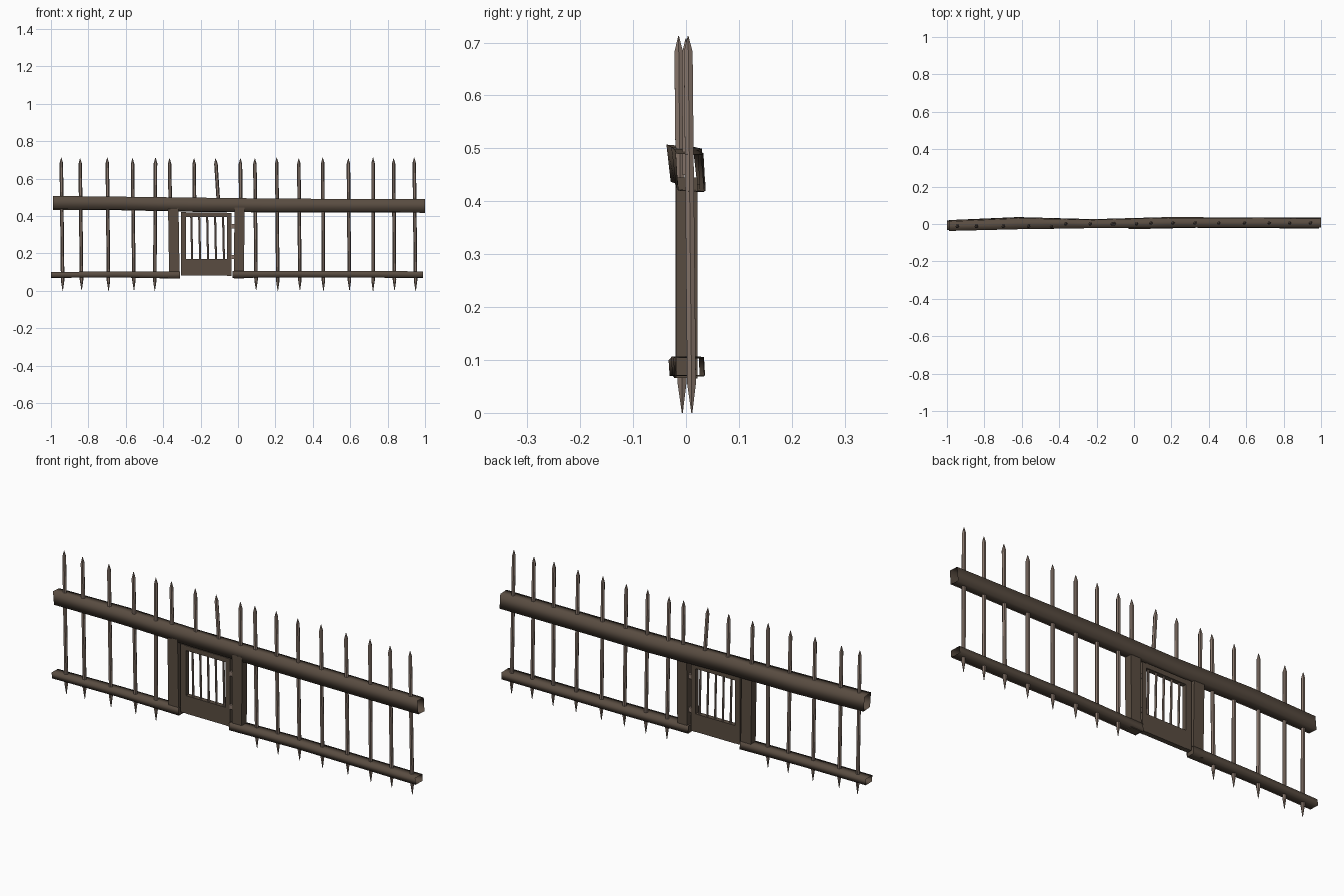
import bpy, bmesh, math
from mathutils import Vector

if "Cube" in bpy.data.objects:
    bpy.data.objects.remove(bpy.data.objects["Cube"])


def material(name, rgb):
    m = bpy.data.materials.new(name)
    m.diffuse_color = (*rgb, 1)
    m.use_nodes = True
    m.node_tree.nodes["Principled BSDF"].inputs["Base Color"].default_value = m.diffuse_color
    return m


WOOD = material("dark_wood", (0.100, 0.073, 0.053))
IRON = material("weathered_iron", (0.235, 0.175, 0.142))


def finish(name, bm, mat, angle=None):
    bmesh.ops.recalc_face_normals(bm, faces=bm.faces[:])
    me = bpy.data.meshes.new(name)
    bm.to_mesh(me)
    bm.free()
    me.materials.append(mat)
    ob = bpy.data.objects.new(name, me)
    bpy.context.collection.objects.link(ob)
    for p in me.polygons:
        p.use_smooth = angle is not None
    if angle is not None and angle < 180:
        me.set_sharp_from_angle(angle=math.radians(angle))
    return ob


def bridge(bm, rings):
    for a, b in zip(rings, rings[1:]):
        n = len(a)
        for i in range(n):
            j = (i + 1) % n
            bm.faces.new((a[i], a[j], b[j], b[i]))


def rail(name, stations):
    """Open-ended square beam; station = x, y min, y max, z min, z max, lean."""
    bm = bmesh.new()
    rings = []
    for x, y0, y1, z0, z1, s in stations:
        pts = ((y0 + s, z0), (y1, z0 - s / 2), (y1 - s, z1 - s / 2), (y0, z1))
        rings.append([bm.verts.new((x, y, z)) for y, z in pts])
    bridge(bm, rings)
    return finish(name, bm, WOOD, 180)


def spike(name, bottom, top, r, low_tip=0.0, high_tip=0.03, sides=6):
    """Hexagonal bar with pointed ends."""
    bm = bmesh.new()
    b, t = Vector(bottom), Vector(top)
    length = (t - b).length
    levels = [(0, r * 0.12 if low_tip else r)]
    if low_tip:
        levels.append((low_tip / length, r))
    levels.append((1 - high_tip / length, r))
    if high_tip:
        levels.append((1, r * 0.1))
    rings = []
    for f, rad in levels:
        c = b.lerp(t, f)
        rings.append([bm.verts.new((c.x + rad * math.cos(k * math.tau / sides),
                                    c.y + rad * math.sin(k * math.tau / sides), c.z))
                      for k in range(sides)])
    bridge(bm, rings)
    bm.faces.new(rings[0])
    bm.faces.new(rings[-1])
    return finish(name, bm, IRON, 35)


def block(name, x0, x1, y0, y1, z0, z1, mat=WOOD, lean=0.0):
    bm = bmesh.new()
    bmesh.ops.create_cube(bm, size=1)
    for v in bm.verts:
        up = v.co.z > 0
        v.co = ((x1 if v.co.x > 0 else x0) + (lean if up else 0),
                y1 if v.co.y > 0 else y0, z1 if up else z0)
    return finish(name, bm, mat)


# Hand-hewn rails
rail("top_rail", [
    (-0.99, -0.037, 0.021, 0.437, 0.507, 0.008),
    (-0.62, -0.028, 0.037, 0.434, 0.503, 0.007),
    (-0.22, -0.022, 0.026, 0.424, 0.498, 0.004),
    (0.18, -0.019, 0.037, 0.421, 0.493, 0.004),
    (0.60, -0.020, 0.035, 0.421, 0.491, 0.004),
    (1.00, -0.020, 0.034, 0.420, 0.490, 0.006)])
rail("bottom_rail_left", [
    (-1.0, -0.033, 0.018, 0.070, 0.100, 0.002),
    (-0.65, -0.028, 0.022, 0.072, 0.104, 0.002),
    (-0.31, -0.024, 0.022, 0.066, 0.104, 0.002)])
rail("bottom_rail_right", [
    (-0.03, -0.028, 0.026, 0.070, 0.106, 0.002),
    (0.33, -0.020, 0.036, 0.072, 0.107, 0.002),
    (0.99, -0.024, 0.034, 0.070, 0.104, 0.002)])

# Full-height pickets: x at the bottom, x at the top
PICKETS = [(-0.937, -0.945), (-0.836, -0.844), (-0.692, -0.699), (-0.556, -0.564),
           (-0.445, -0.441), (0.097, 0.090), (0.213, 0.207), (0.331, 0.325),
           (0.457, 0.453), (0.596, 0.590), (0.722, 0.722), (0.837, 0.832), (0.950, 0.942)]
for i, (xb, xt) in enumerate(PICKETS):
    left = xt < -0.3
    spike(f"picket_{i}", (xb, -0.007 if left else 0.011, 0.003 * (i % 2)),
          (xt, -0.014 if left else 0.004, 0.712 - 0.004 * (i % 2)), 0.0095, 0.055)

# Short spikes above the gate and its posts
for i, (xb, xt) in enumerate([(-0.362, -0.366), (-0.232, -0.235), (-0.103, -0.120), (0.014, 0.013)]):
    spike(f"short_spike_{i}", (xb, 0.002, 0.45), (xt, 0.0, 0.708), 0.0095)

# Gate posts
block("gate_post_left", -0.368, -0.312, -0.020, 0.018, 0.066, 0.445, lean=-0.006)
block("gate_post_right", -0.022, 0.032, -0.018, 0.022, 0.066, 0.445, lean=0.003)

# Gate leaf: stiles, top bar and solid lower panel
block("gate_stile_left", -0.306, -0.278, -0.012, 0.012, 0.082, 0.420)
block("gate_stile_right", -0.060, -0.036, -0.012, 0.012, 0.080, 0.416)
block("gate_top_bar", -0.278, -0.060, -0.012, 0.012, 0.394, 0.418)
block("gate_lower_panel", -0.278, -0.060, -0.012, 0.012, 0.081, 0.170)

# Gate bars
for i in range(5):
    x = -0.248 + i * 0.0425
    spike(f"gate_bar_{i}", (x + 0.003, 0, 0.16), (x - 0.002, 0, 0.40), 0.0055, 0, 0)

# Hinges joining the gate to the right post
for i, z in enumerate((0.18, 0.345)):
    block(f"hinge_{i}", -0.038, -0.018, -0.014, 0.010, z - 0.011, z + 0.011, IRON)
